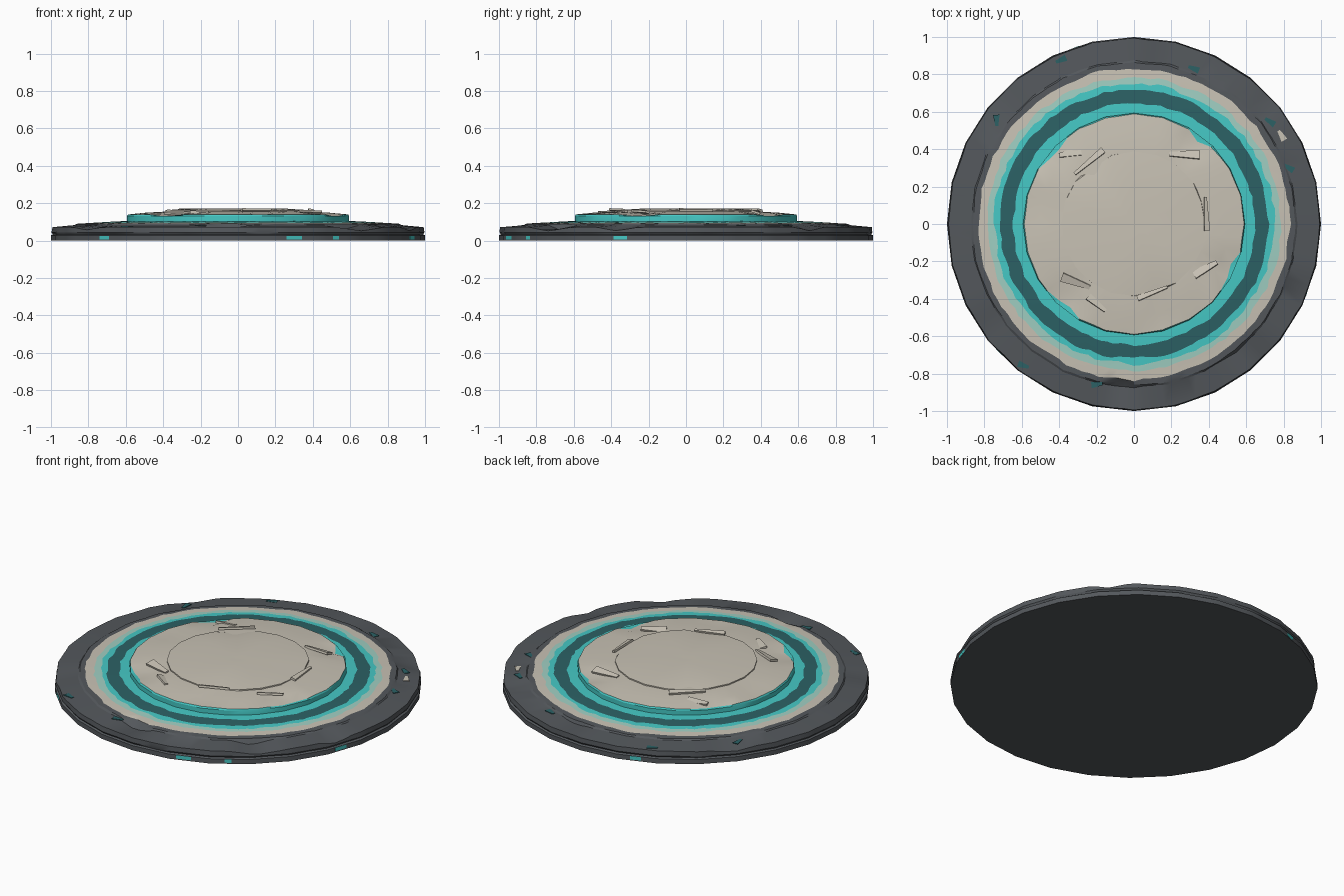
import bpy, bmesh, math, random
from mathutils import Matrix

if "Cube" in bpy.data.objects:
    bpy.data.objects.remove(bpy.data.objects["Cube"])

random.seed(7)


def material(name, rgb):
    m = bpy.data.materials.new(name)
    m.diffuse_color = (*rgb, 1.0)
    m.use_nodes = True
    m.node_tree.nodes["Principled BSDF"].inputs["Base Color"].default_value = m.diffuse_color
    return m


MATS = [
    material("slate_grey", (0.088, 0.097, 0.107)),
    material("sand_stone", (0.58, 0.54, 0.46)),
    material("pale_teal", (0.35, 0.62, 0.54)),
    material("bright_teal", (0.06, 0.58, 0.56)),
    material("deep_teal", (0.025, 0.12, 0.13)),
]
GREY, SAND, PALE, TEAL, DEEP = range(5)


def finish(name, bm, angle=25):
    bmesh.ops.recalc_face_normals(bm, faces=bm.faces)
    me = bpy.data.meshes.new(name)
    bm.to_mesh(me)
    bm.free()
    for m in MATS:
        me.materials.append(m)
    ob = bpy.data.objects.new(name, me)
    bpy.context.collection.objects.link(ob)
    bpy.ops.object.select_all(action='DESELECT')
    ob.select_set(True)
    bpy.context.view_layer.objects.active = ob
    bpy.ops.object.shade_smooth_by_angle(angle=math.radians(angle))
    return ob


def turned(name, sides, per_side, rings, notches=(), turn=0.0):
    """Lathe a faceted disc. rings: (radius, z, jitter, colour of band that follows).
    notches: (ring, angle in degrees, half width in degrees, drop, pull inward)."""
    bm = bmesh.new()
    n, step = sides * per_side, 2 * math.pi / sides
    loops = []
    for k, (r, z, jit, _) in enumerate(rings):
        loop, noise = [], 0.0
        for i in range(n):
            a = 2 * math.pi * i / n
            flat = math.cos(step / 2) / math.cos((i % per_side) / per_side * step - step / 2)
            noise = 0.35 * noise + random.uniform(-jit, jit)
            rr, zz = r * flat + noise, z
            for ring, ang, half, drop, pull in notches:
                d = abs((math.degrees(a + turn) - ang + 180) % 360 - 180)
                if ring == k and d < half:
                    zz -= drop * (1 - d / half)
                    rr -= pull * (1 - d / half)
            loop.append(bm.verts.new((rr * math.cos(a + turn), rr * math.sin(a + turn), zz)))
        loops.append(loop)
    for k in range(len(loops) - 1):
        for i in range(n):
            j = (i + 1) % n
            f = bm.faces.new((loops[k][i], loops[k][j], loops[k + 1][j], loops[k + 1][i]))
            f.material_index = rings[k][3]
    bm.faces.new(loops[0]).material_index = rings[0][3]
    bm.faces.new(loops[-1]).material_index = rings[-1][3]
    return finish(name, bm)


def shard(name, radius, degrees, z, size, colour, tilt=0.0, twist=0.0):
    """Thin tapered chip lying along the tangent of the disc."""
    bm = bmesh.new()
    bmesh.ops.create_cube(bm, size=1.0)
    for v in bm.verts:
        if v.co.x > 0:
            v.co.y *= 0.45
        v.co.x *= size[0]
        v.co.y *= size[1]
        v.co.z *= size[2]
    a = math.radians(degrees)
    bm.transform(Matrix.Translation((radius * math.cos(a), radius * math.sin(a), z))
                 @ Matrix.Rotation(a + math.pi / 2 + math.radians(twist), 4, 'Z')
                 @ Matrix.Rotation(math.radians(tilt), 4, 'X'))
    for f in bm.faces:
        f.material_index = colour
    return finish(name, bm)


# Broad slate base with layered rim and painted rings
turned("base_plate", 28, 4, [
    (1.0, 0.0, 0, GREY),
    (1.0, 0.028, 0, GREY),
    (0.990, 0.034, 0.002, GREY),
    (0.997, 0.044, 0.001, GREY),
    (0.994, 0.072, 0.002, GREY),
    (0.875, 0.083, 0.003, GREY),
    (0.866, 0.090, 0.003, GREY),
    (0.835, 0.092, 0.006, SAND),
    (0.787, 0.095, 0.007, PALE),
    (0.752, 0.097, 0.009, TEAL),
    (0.720, 0.099, 0.006, DEEP),
    (0.648, 0.103, 0.006, TEAL),
    (0.560, 0.106, 0, TEAL),
], notches=[(5, 265, 9, 0.03, 0.0), (6, 265, 7, 0.02, 0.02), (4, 312, 10, 0.02, 0.0),
            (5, 310, 8, 0.025, 0.0), (4, 140, 8, 0.015, 0.0), (4, 338, 7, 0.02, 0.0),
            (5, 82, 7, 0.015, 0.0), (4, 215, 8, 0.015, 0.0), (4, 42, 6, 0.02, 0.0)])

# Raised teal step with sand stone top
turned("middle_step", 24, 2, [
    (0.593, 0.095, 0, TEAL),
    (0.593, 0.132, 0, TEAL),
    (0.588, 0.140, 0.002, SAND),
    (0.500, 0.149, 0.010, SAND),
    (0.385, 0.156, 0, SAND),
], notches=[(2, 137, 10, 0.015, 0.03), (2, 230, 9, 0.02, 0.03), (2, 52, 9, 0.02, 0.03),
            (2, 335, 8, 0.02, 0.03), (3, 225, 16, 0.02, 0.0), (3, 55, 12, 0.015, 0.0),
            (3, 330, 12, 0.015, 0.0), (3, 285, 10, 0.012, 0.0), (3, 170, 14, 0.01, 0.0)])

# Centre cap
turned("centre_cap", 20, 1, [
    (0.388, 0.145, 0, SAND),
    (0.388, 0.163, 0, SAND),
    (0.240, 0.172, 0.012, SAND),
    (0.020, 0.170, 0, SAND),
], notches=[(1, 126, 20, 0.012, 0.02), (1, 285, 18, 0.01, 0.02), (1, 10, 16, 0.01, 0.02)])

# Loose stone chips on the upper steps: radius, angle, z, length, width, tilt, twist
chips = [
    (0.41, 126, 0.163, 0.20, 0.035, 14, 4), (0.38, 285, 0.164, 0.17, 0.03, -14, 6),
    (0.39, 8, 0.164, 0.18, 0.03, 14, -5), (0.46, 54, 0.152, 0.16, 0.05, 18, 35),
    (0.45, 328, 0.152, 0.14, 0.05, -18, -30), (0.44, 225, 0.153, 0.16, 0.05, 16, 25),
    (0.47, 245, 0.150, 0.12, 0.04, -14, -15), (0.51, 132, 0.145, 0.12, 0.05, 15, -30),
]
for i, (r, a, z, l, w, t, tw) in enumerate(chips):
    shard(f"stone_chip_{i + 1}", r, a, z, (l, w, 0.012), SAND, t, tw)

# Small painted flecks on the slate rim
flecks = [(0.985, 114, 0.07, DEEP), (0.91, 37, 0.082, DEEP), (0.92, 143, 0.081, DEEP),
          (0.89, 69, 0.083, DEEP), (0.97, 232, 0.076, DEEP), (0.88, 20, 0.084, DEEP),
          (0.92, 31, 0.083, SAND), (0.88, 257, 0.084, DEEP)]
for i, (r, a, z, c) in enumerate(flecks):
    r = min(r, 0.96)
    z = 0.072 + (0.994 - r) * 0.092 + 0.0005
    shard(f"rim_fleck_{i + 1}", r, a, z, (0.06, 0.035, 0.004), c, 0, 20 * (i % 3))

# Teal flecks on the rim wall
for i, a in enumerate((288, 300, 340, 110, 225)):
    shard(f"wall_fleck_{i + 1}", 0.990, a, 0.016, (0.10, 0.012, 0.020), TEAL)
